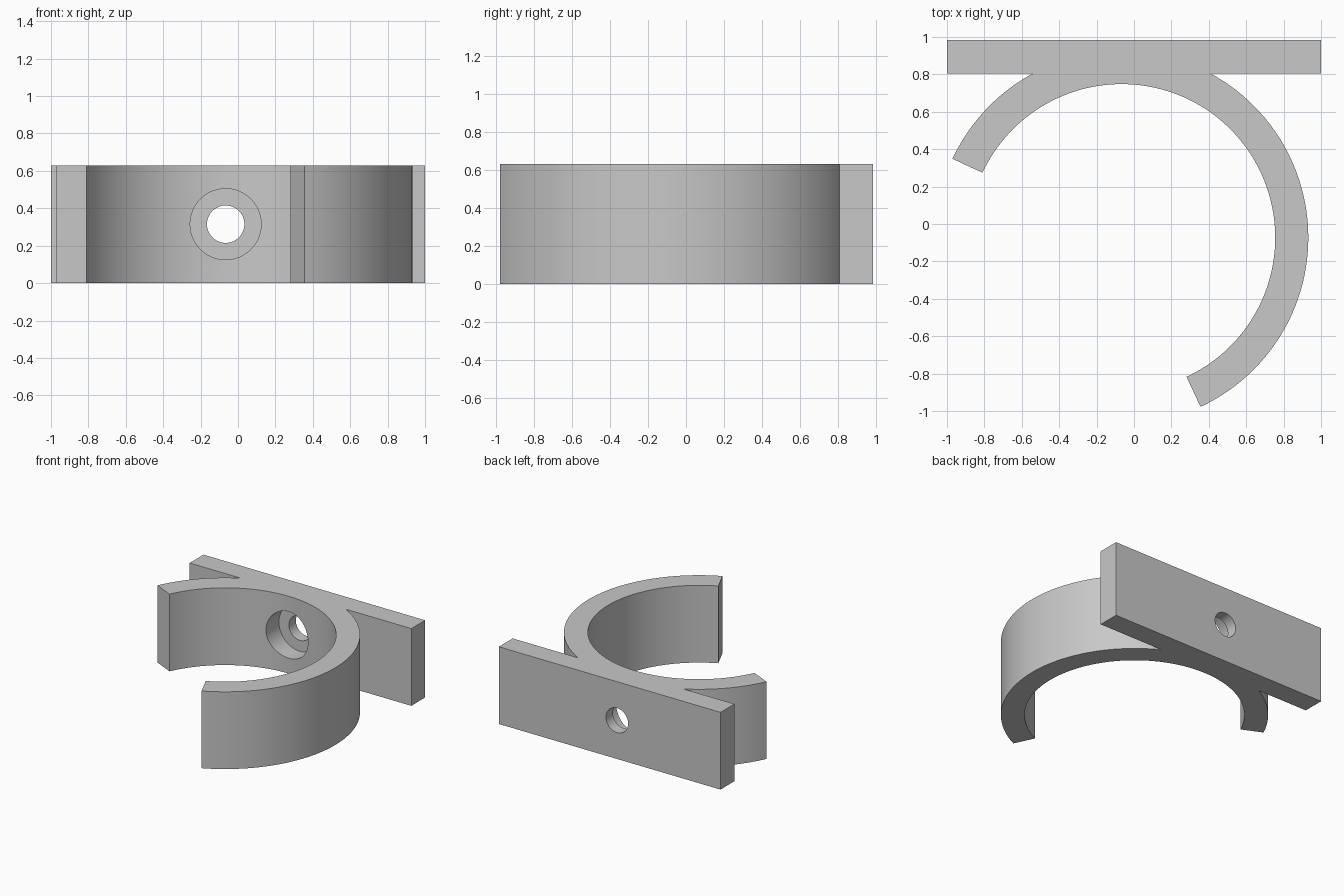
import bpy, bmesh
from math import sin, cos, asin, pi, radians

cube = bpy.data.objects.get("Cube")
if cube:
    bpy.data.objects.remove(cube)

HEIGHT = 0.63
CX, CY = -0.066, -0.073          # centre of the ring
R_OUT, R_IN = 0.998, 0.821
START, END = radians(-65), radians(155)
PLATE_FRONT, PLATE_BACK = 0.805, 0.983

grey = bpy.data.materials.new("light grey")
grey.use_nodes = True
colour = (0.58, 0.58, 0.58, 1)
grey.diffuse_color = colour
grey.node_tree.nodes["Principled BSDF"].inputs["Base Color"].default_value = colour


def arc(radius, a, b, steps):
    angles = [a + (b - a) * i / steps for i in range(steps + 1)]
    return [(CX + radius * cos(t), CY + radius * sin(t)) for t in angles]


def make_object(name, bm):
    bmesh.ops.recalc_face_normals(bm, faces=bm.faces)
    mesh = bpy.data.meshes.new(name)
    bm.to_mesh(mesh)
    bm.free()
    mesh.materials.append(grey)
    obj = bpy.data.objects.new(name, mesh)
    bpy.context.collection.objects.link(obj)
    return obj


# Open ring merged with its flat mounting plate, as one extruded outline
meet = asin((PLATE_FRONT - CY) / R_OUT)
outline = arc(R_OUT, START, meet, 64)
outline += [(1, PLATE_FRONT), (1, PLATE_BACK), (-1, PLATE_BACK), (-1, PLATE_FRONT)]
outline += arc(R_OUT, pi - meet, END, 20)
outline += arc(R_IN, END, START, 110)

bm = bmesh.new()
base = bm.faces.new([bm.verts.new((x, y, 0)) for x, y in outline])
top = bmesh.ops.extrude_face_region(bm, geom=[base])["geom"]
bmesh.ops.translate(bm, vec=(0, 0, HEIGHT),
                    verts=[v for v in top if isinstance(v, bmesh.types.BMVert)])
clip = make_object("ring_clip_with_plate", bm)

# Stepped cutter: wide counterbore from the front, narrow hole through the back
bm = bmesh.new()
profile = [(0.19, 0.5), (0.19, 0.893), (0.1, 0.893), (0.1, 1.2)]
sides = 48
rings = [[bm.verts.new((CX + r * cos(2 * pi * i / sides), y,
                        HEIGHT / 2 + r * sin(2 * pi * i / sides)))
          for i in range(sides)] for r, y in profile]
for a, b in zip(rings, rings[1:]):
    for i in range(sides):
        j = (i + 1) % sides
        bm.faces.new((a[i], a[j], b[j], b[i]))
bm.faces.new(rings[0])
bm.faces.new(rings[-1])
cutter = make_object("screw_hole_cutter", bm)
cutter.hide_render = True

# Cut the screw hole and drop the cutter
cut = clip.modifiers.new("screw_hole", 'BOOLEAN')
cut.operation = 'DIFFERENCE'
cut.solver = 'EXACT'
cut.object = cutter
bpy.ops.object.select_all(action='DESELECT')
bpy.context.view_layer.objects.active = clip
clip.select_set(True)
bpy.ops.object.modifier_apply(modifier=cut.name)
bpy.data.objects.remove(cutter)

bpy.ops.object.shade_smooth_by_angle(angle=radians(20))
